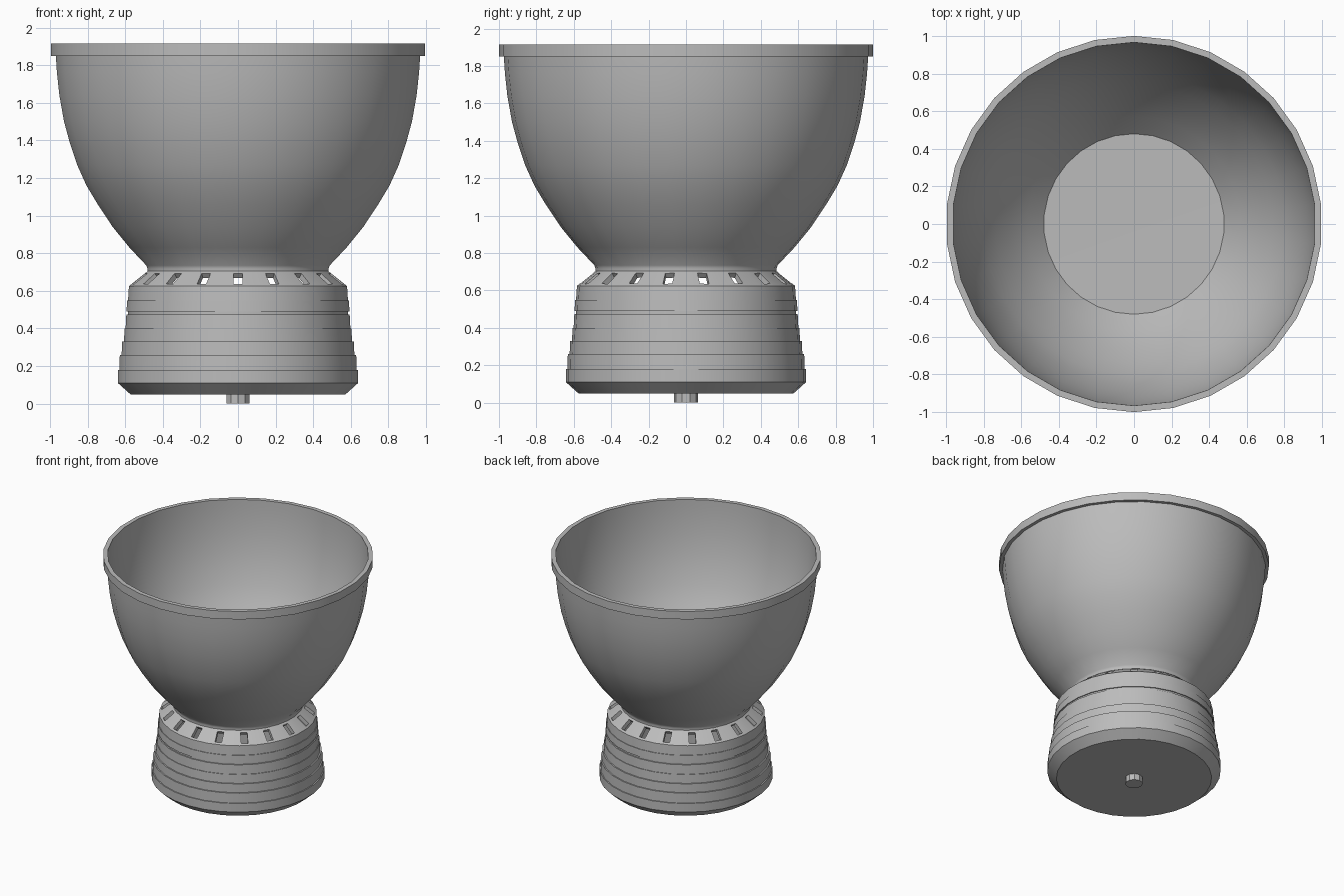
import bpy, bmesh, math
from mathutils import Matrix

if "Cube" in bpy.data.objects:
    bpy.data.objects.remove(bpy.data.objects["Cube"])

SIDES = 30
GREY = (0.5, 0.5, 0.5, 1)
grey = bpy.data.materials.new("plain_grey")
grey.use_nodes = True
grey.diffuse_color = GREY
grey.node_tree.nodes["Principled BSDF"].inputs["Base Color"].default_value = GREY


def add_object(name, bm):
    bmesh.ops.recalc_face_normals(bm, faces=bm.faces)
    mesh = bpy.data.meshes.new(name)
    bm.to_mesh(mesh)
    bm.free()
    mesh.materials.append(grey)
    obj = bpy.data.objects.new(name, mesh)
    bpy.context.collection.objects.link(obj)
    return obj


def smooth(obj):
    bpy.ops.object.select_all(action='DESELECT')
    obj.select_set(True)
    bpy.context.view_layer.objects.active = obj
    bpy.ops.object.shade_smooth_by_angle(angle=math.radians(25))


def lathe(name, profile, sides=SIDES):
    """Turn a closed (radius, height) outline about z; radius 0 becomes a pole."""
    bm = bmesh.new()
    rings = []
    for r, z in profile:
        if r == 0:
            rings.append([bm.verts.new((0, 0, z))] * sides)
            continue
        angles = [math.pi / 2 + math.tau * i / sides for i in range(sides)]
        rings.append([bm.verts.new((r * math.cos(a), r * math.sin(a), z)) for a in angles])
    for k, low in enumerate(rings):
        high = rings[(k + 1) % len(rings)]
        for i in range(sides):
            j = (i + 1) % sides
            corners = list(dict.fromkeys((low[i], low[j], high[j], high[i])))
            if len(corners) > 2:
                bm.faces.new(corners)
    return add_object(name, bm)


# Bowl: thin curved wall with a flat floor and a projecting rim
wall = [(0.49, 0.735), (0.58, 0.83), (0.67, 0.94), (0.75, 1.06), (0.81, 1.16),
        (0.86, 1.27), (0.90, 1.39), (0.93, 1.50), (0.955, 1.64), (0.968, 1.76), (0.974, 1.85)]
inside = [(r - 0.01, z + 0.004) for r, z in reversed(wall)]
bowl = lathe("bowl", [(0, 0.705), (0.485, 0.705), (0.485, 0.72)] + wall +
             [(1.0, 1.85), (1.0, 1.915), (0.966, 1.915)] + inside + [(0, 0.735)])
smooth(bowl)

# Base: hollow stepped housing with a sloping shoulder
steps = [(0.575, 0.05), (0.642, 0.11), (0.642, 0.18), (0.634, 0.18), (0.632, 0.26),
         (0.622, 0.26), (0.62, 0.33), (0.61, 0.33), (0.606, 0.40), (0.601, 0.40),
         (0.597, 0.475), (0.588, 0.475), (0.588, 0.49), (0.596, 0.49), (0.593, 0.55),
         (0.588, 0.55), (0.583, 0.625), (0.48, 0.707)]
base = lathe("base_housing", [(0, 0.05)] + steps +
             [(0.44, 0.70), (0.55, 0.61), (0.57, 0.09), (0, 0.09)])

# Vent slots cut square through the shoulder
cutters = bmesh.new()
slope = math.atan2(0.103, 0.082)
for i in range(18):
    place = (Matrix.Rotation(math.tau * i / 18 - math.pi / 2, 4, 'Z')
             @ Matrix.Translation((0.532, 0, 0.665))
             @ Matrix.Rotation(math.pi / 2 - slope, 4, 'Y')
             @ Matrix.Diagonal((0.09, 0.05, 0.13, 1)))
    bmesh.ops.create_cube(cutters, size=1, matrix=place)
slots = add_object("vent_cutter", cutters)
slots.hide_render = True
cut = base.modifiers.new("vents", 'BOOLEAN')
cut.operation = 'DIFFERENCE'
cut.object = slots
bpy.context.view_layer.objects.active = base
bpy.ops.object.modifier_apply(modifier=cut.name)
bpy.data.objects.remove(slots)
smooth(base)

# Drive spindle under the base
lathe("drive_spindle", [(0, 0), (0.065, 0), (0.065, 0.06), (0, 0.06)], sides=10)
